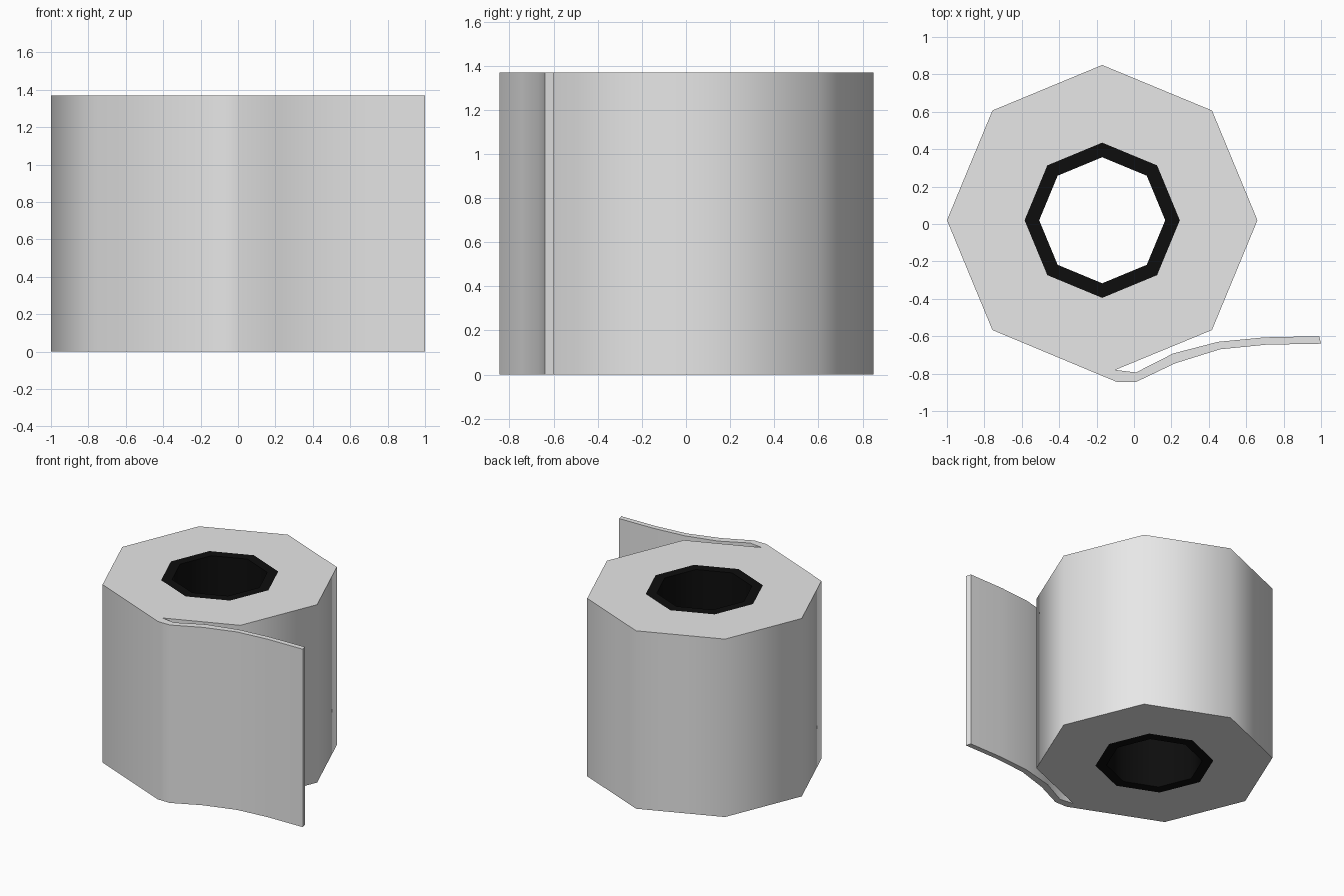
import bpy, bmesh, math

if "Cube" in bpy.data.objects:
    bpy.data.objects.remove(bpy.data.objects["Cube"])

H = 1.37
CX, CY = -0.17, 0.02


def material(name, v):
    m = bpy.data.materials.new(name)
    m.diffuse_color = (v, v, v, 1)
    m.use_nodes = True
    m.node_tree.nodes["Principled BSDF"].inputs["Base Color"].default_value = m.diffuse_color
    return m


def octagon(r):
    return [(CX + r * math.cos(i * math.pi / 4), CY + r * math.sin(i * math.pi / 4)) for i in range(8)]


def extruded(name, loops, mat):
    """Fill between closed outlines and extrude the result to the full height."""
    bm = bmesh.new()
    edges = []
    for pts in loops:
        vs = [bm.verts.new((x, y, 0)) for x, y in pts]
        edges += [bm.edges.new((vs[i], vs[(i + 1) % len(vs)])) for i in range(len(vs))]
    bmesh.ops.triangle_fill(bm, use_beauty=True, use_dissolve=False, edges=edges)
    res = bmesh.ops.extrude_face_region(bm, geom=bm.faces[:], use_keep_orig=True)
    top = [g for g in res["geom"] if isinstance(g, bmesh.types.BMVert)]
    bmesh.ops.translate(bm, vec=(0, 0, H), verts=top)
    bmesh.ops.recalc_face_normals(bm, faces=bm.faces[:])
    me = bpy.data.meshes.new(name)
    bm.to_mesh(me)
    bm.free()
    me.materials.append(mat)
    ob = bpy.data.objects.new(name, me)
    bpy.context.collection.objects.link(ob)
    bpy.ops.object.select_all(action='DESELECT')
    ob.select_set(True)
    bpy.context.view_layer.objects.active = ob
    bpy.ops.object.shade_smooth_by_angle(angle=math.radians(50))
    return ob


# Paper roll with the loose sheet peeling off its front corner
sheet = [(-0.17, -0.812), (-0.09, -0.845), (0.01, -0.845), (0.22, -0.745), (0.46, -0.67),
         (0.71, -0.645), (1.0, -0.64), (0.99, -0.60), (0.70, -0.606), (0.45, -0.63),
         (0.21, -0.692), (0.01, -0.794), (-0.10, -0.78)]
outer = octagon(0.83)
outline = outer[:6] + sheet + outer[7:]
extruded("paper_roll", [outline, octagon(0.415)], material("white paper", 0.8))

# Dark cardboard tube
extruded("core_tube", [octagon(0.415), octagon(0.337)], material("black core", 0.004))
